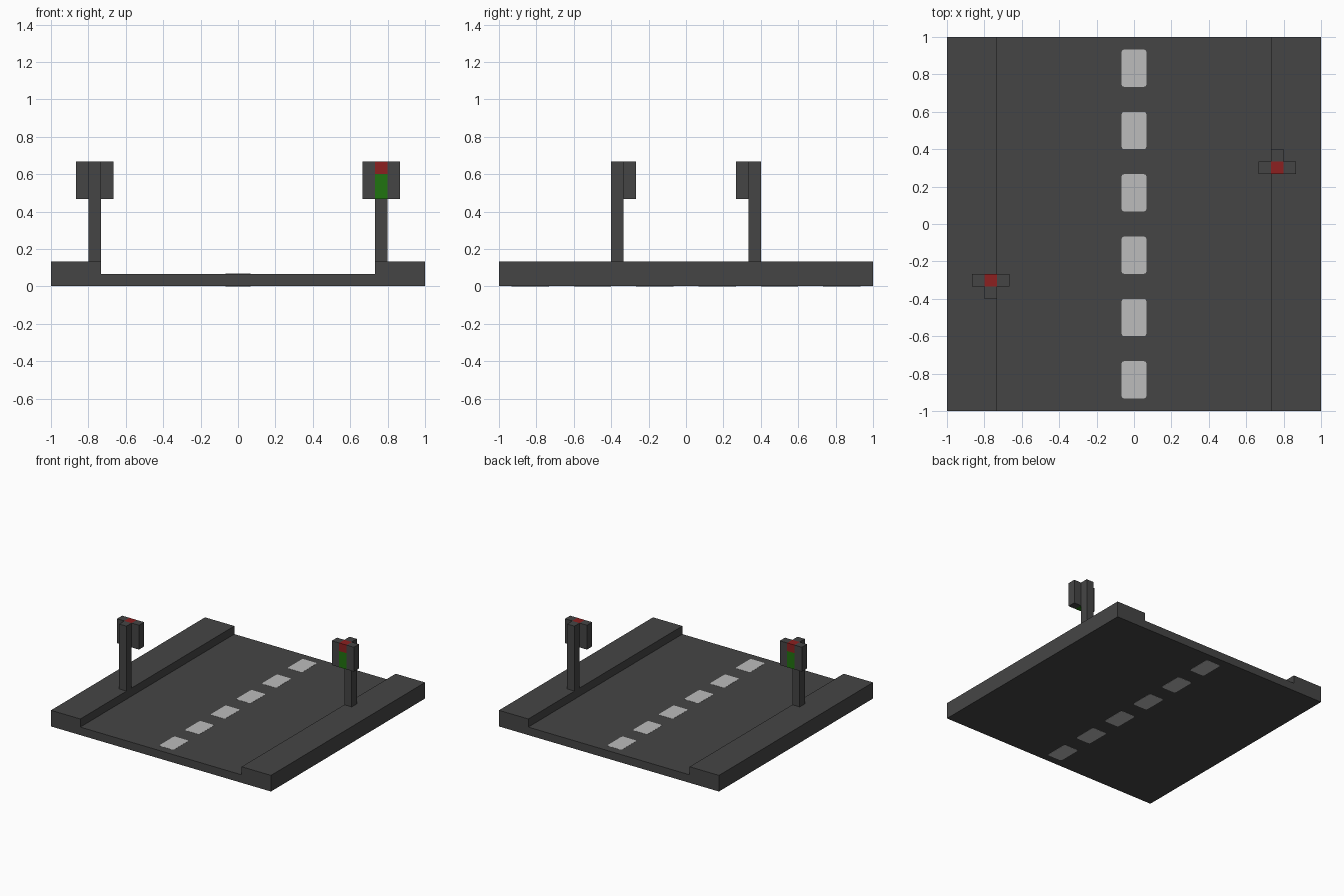
import bpy
import bmesh
from mathutils import Matrix, Vector

cube = bpy.data.objects.get("Cube")
if cube:
    bpy.data.objects.remove(cube, do_unlink=True)

U = 2 / 30  # one block of the model's grid


def material(name, rgb):
    def linear(c):
        c /= 255
        return c / 12.92 if c <= 0.04045 else ((c + 0.055) / 1.055) ** 2.4
    colour = [linear(c) for c in rgb] + [1]
    mat = bpy.data.materials.new(name)
    mat.use_nodes = True
    mat.diffuse_color = colour
    bsdf = mat.node_tree.nodes["Principled BSDF"]
    bsdf.inputs["Base Color"].default_value = colour
    bsdf.inputs["Roughness"].default_value = 0.9
    return mat


asphalt = material("dark grey", (69, 69, 69))
paint = material("light grey", (188, 188, 188))
red = material("red", (140, 32, 32))
green = material("green", (32, 115, 16))


def finish(name, bm, mat):
    bmesh.ops.recalc_face_normals(bm, faces=bm.faces)
    mesh = bpy.data.meshes.new(name)
    bm.to_mesh(mesh)
    bm.free()
    mesh.materials.append(mat)
    obj = bpy.data.objects.new(name, mesh)
    bpy.context.collection.objects.link(obj)
    return obj


def box(name, low, high, mat, turn=Matrix(), corner=0):
    """Box between two corners, with optionally rounded upright edges."""
    low, high = Vector(low), Vector(high)
    bm = bmesh.new()
    bmesh.ops.create_cube(bm, size=1)
    size = high - low
    bmesh.ops.transform(bm, verts=bm.verts, matrix=turn @ Matrix.Translation((low + high) / 2)
                        @ Matrix.Diagonal((*size, 1)))
    if corner:
        upright = [e for e in bm.edges
                   if abs(e.verts[0].co.z - e.verts[1].co.z) > size.z / 2]
        bmesh.ops.bevel(bm, geom=upright, offset=corner, segments=2,
                        profile=0.5, affect='EDGES')
    return finish(name, bm, mat)


# Road with a raised pavement on each side, as one extruded profile
bm = bmesh.new()
half = [(11 * U, U), (11 * U, 2 * U), (1, 2 * U), (1, 0.001)]
profile = half + [(-x, z) for x, z in reversed(half)]
face = bm.faces.new([bm.verts.new((x, -1, z)) for x, z in profile])
extruded = bmesh.ops.extrude_face_region(bm, geom=[face])["geom"]
bmesh.ops.translate(bm, vec=(0, 2, 0),
                    verts=[v for v in extruded if isinstance(v, bmesh.types.BMVert)])
finish("road_and_pavements", bm, asphalt)

# Centre line dashes, showing through to the underside
for i in range(6):
    y = (i - 2.5) * 5 * U
    box(f"road_dash_{i + 1}", (-U, y - 1.5 * U, 0), (U, y + 1.5 * U, U + 0.001),
        paint, corner=0.014)

# Two traffic lights, the second turned half way round
for side, turn in (("left", Matrix()), ("right", Matrix.Diagonal((-1, -1, 1, 1)))):
    def part(name, x, y, z, mat):
        box(f"{side}_{name}", *zip(*[(a * U, b * U) for a, b in (x, y, z)]), mat, turn)

    part("signal_post", (11, 12), (5, 6), (2, 10), asphalt)
    part("signal_housing_inner", (10, 11), (4, 5), (7, 10), asphalt)
    part("signal_housing_outer", (12, 13), (4, 5), (7, 10), asphalt)
    part("signal_red_light", (11, 12), (4, 5), (9, 10), red)
    part("signal_green_light", (11, 12), (4, 5), (7, 9), green)
